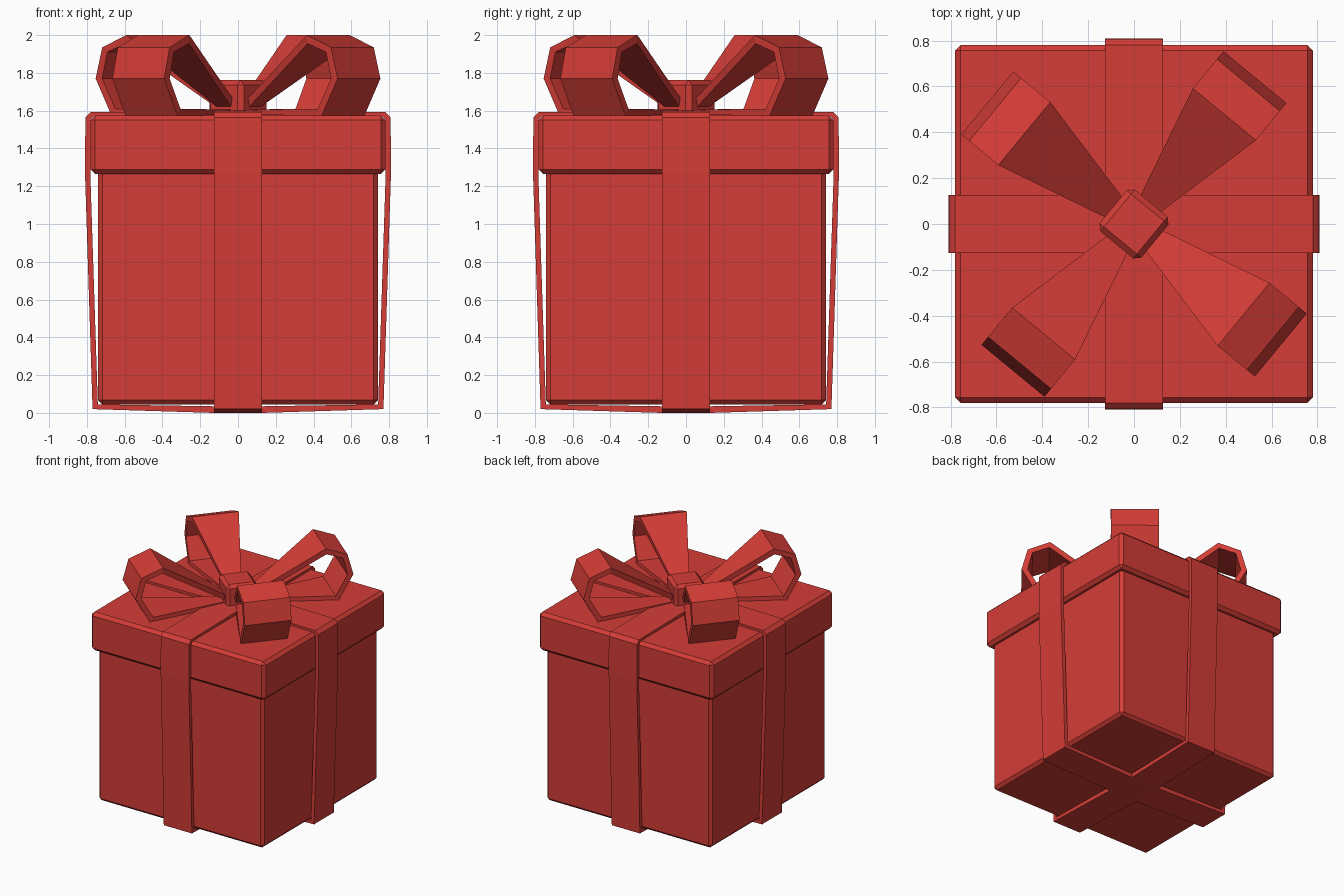
import bpy, bmesh, math
from mathutils import Matrix

cube = bpy.data.objects.get("Cube")
if cube:
    bpy.data.objects.remove(cube, do_unlink=True)

red = bpy.data.materials.new("gift red")
red.use_nodes = True
RED = (0.66, 0.046, 0.037, 1)
red.diffuse_color = RED
red.node_tree.nodes["Principled BSDF"].inputs["Base Color"].default_value = RED


def finish(name, bm, turn=0.0):
    bmesh.ops.rotate(bm, verts=bm.verts, matrix=Matrix.Rotation(turn, 3, 'Z'))
    bmesh.ops.recalc_face_normals(bm, faces=bm.faces)
    mesh = bpy.data.meshes.new(name)
    bm.to_mesh(mesh)
    bm.free()
    mesh.materials.append(red)
    ob = bpy.data.objects.new(name, mesh)
    bpy.context.collection.objects.link(ob)
    return ob


def block(name, half, z0, z1, bevel, turn=0.0):
    """Square box with chamfered edges."""
    bm = bmesh.new()
    bmesh.ops.create_cube(bm, size=1)
    for v in bm.verts:
        v.co = (v.co.x * 2 * half, v.co.y * 2 * half, z1 if v.co.z > 0 else z0)
    bmesh.ops.bevel(bm, geom=bm.edges[:], offset=bevel, segments=1, affect='EDGES')
    return finish(name, bm, turn)


def strap(name, outer, inner, half_width, turn):
    """Closed band between two matching (radius, height) loops."""
    bm = bmesh.new()
    rings = []
    for (ro, zo), (ri, zi) in zip(outer, inner):
        w = half_width(ro)
        rings.append([bm.verts.new(p) for p in
                      ((ro, -w, zo), (ro, w, zo), (ri, w, zi), (ri, -w, zi))])
    for a, b in zip(rings, rings[1:] + rings[:1]):
        for k in range(4):
            n = (k + 1) % 4
            bm.faces.new((a[k], a[n], b[n], b[k]))
    return finish(name, bm, turn)


# Box and lid
block("box", 0.74, 0.045, 1.3, 0.022)
block("lid", 0.78, 1.265, 1.575, 0.024)

# Two crossing ribbons wrapped round the box
out_half = [(0.13, 0.0), (0.77, 0.02), (0.81, 1.27), (0.808, 1.565), (0.78, 1.592), (0.13, 1.6)]
in_half = [(0.13, 0.035), (0.742, 0.045), (0.782, 1.27), (0.782, 1.55), (0.765, 1.57), (0.13, 1.57)]


def mirrored(half):
    return half + [(-x, z) for x, z in reversed(half)]


for name, turn in (("ribbon_across", 0), ("ribbon_front_to_back", math.pi / 2)):
    strap(name, mirrored(out_half), mirrored(in_half), lambda r: 0.126, turn)

# Four bow loops, narrow at the knot and wide at the tip
loop_out = [(0.06, 1.58), (0.72, 1.572), (0.83, 1.77), (0.785, 1.935), (0.62, 2.0), (0.06, 1.63)]
loop_in = [(0.1, 1.605), (0.695, 1.61), (0.785, 1.77), (0.75, 1.91), (0.625, 1.955), (0.1, 1.61)]
BOW_TURN = math.radians(50.5)
for i in range(4):
    strap(f"bow_loop_{i + 1}", loop_out, loop_in,
          lambda r: min(0.178, 0.03 + 0.24 * r), BOW_TURN + i * math.pi / 2)

# Knot in the middle of the bow
block("bow_knot", 0.118, 1.57, 1.762, 0.025, BOW_TURN)
